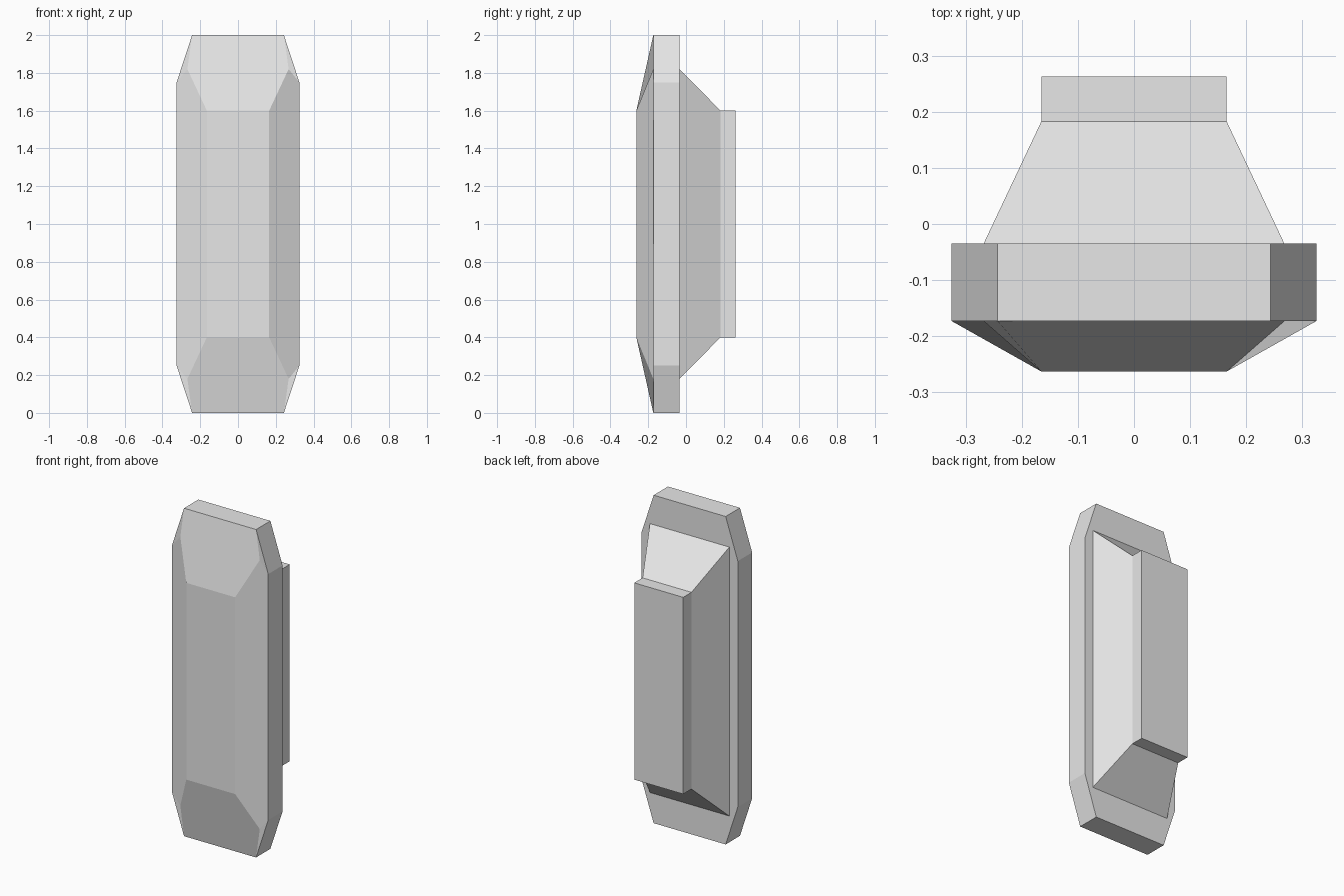
import bpy, bmesh

cube = bpy.data.objects.get("Cube")
if cube:
    bpy.data.objects.remove(cube, do_unlink=True)

grey = bpy.data.materials.new("light_grey")
grey.use_nodes = True
grey.diffuse_color = (0.8, 0.8, 0.8, 1)
grey.node_tree.nodes["Principled BSDF"].inputs["Base Color"].default_value = (0.8, 0.8, 0.8, 1)

MID = 1.0                      # height of the centre line
FRONT, FACE, REAR = -0.263, -0.173, -0.035
STEP, BACK = 0.183, 0.263


def ring(bm, points, y):
    """Closed ring of vertices at depth y; points are x and height from the centre."""
    return [bm.verts.new((x, y, MID + z)) for x, z in points]


def bridge(bm, a, b):
    for i in range(len(a)):
        j = (i + 1) % len(a)
        bm.faces.new((a[i], a[j], b[j], b[i]))


def finish(bm, name):
    bmesh.ops.recalc_face_normals(bm, faces=bm.faces[:])
    mesh = bpy.data.meshes.new(name)
    bm.to_mesh(mesh)
    bm.free()
    mesh.materials.append(grey)
    obj = bpy.data.objects.new(name, mesh)
    bpy.context.collection.objects.link(obj)


def rectangle(w, h):
    return [(w, h), (-w, h), (-w, -h), (w, -h)]


outline = [(0.325, 0.75), (0.243, 1), (-0.243, 1), (-0.325, 0.75),
           (-0.325, -0.75), (-0.243, -1), (0.243, -1), (0.325, -0.75)]
inner = rectangle(0.165, 0.6)
seam = rectangle(0.268, 0.82)

# Eight-sided plate with a raised, sloping front
bm = bmesh.new()
rear = ring(bm, outline, REAR)
rim = ring(bm, outline, FACE)
corner = ring(bm, seam, FACE)
front = ring(bm, inner, FRONT)
bridge(bm, rear, rim)
bm.faces.new(rear)
bm.faces.new(front)
for i in range(4):
    j = (i + 1) % 4
    a, b, c = rim[2 * i], rim[2 * i + 1], rim[(2 * i + 2) % 8]
    bm.faces.new((a, b, corner[i]))
    bm.faces.new((front[i], corner[i], b, c, corner[j], front[j]))
finish(bm, "front_plate")

# Tapered block behind the plate, ending in a straight-sided mount
bm = bmesh.new()
base = ring(bm, seam, REAR)
step = ring(bm, inner, STEP)
end = ring(bm, inner, BACK)
bridge(bm, base, step)
bridge(bm, step, end)
bm.faces.new(end)
finish(bm, "rear_mount")
